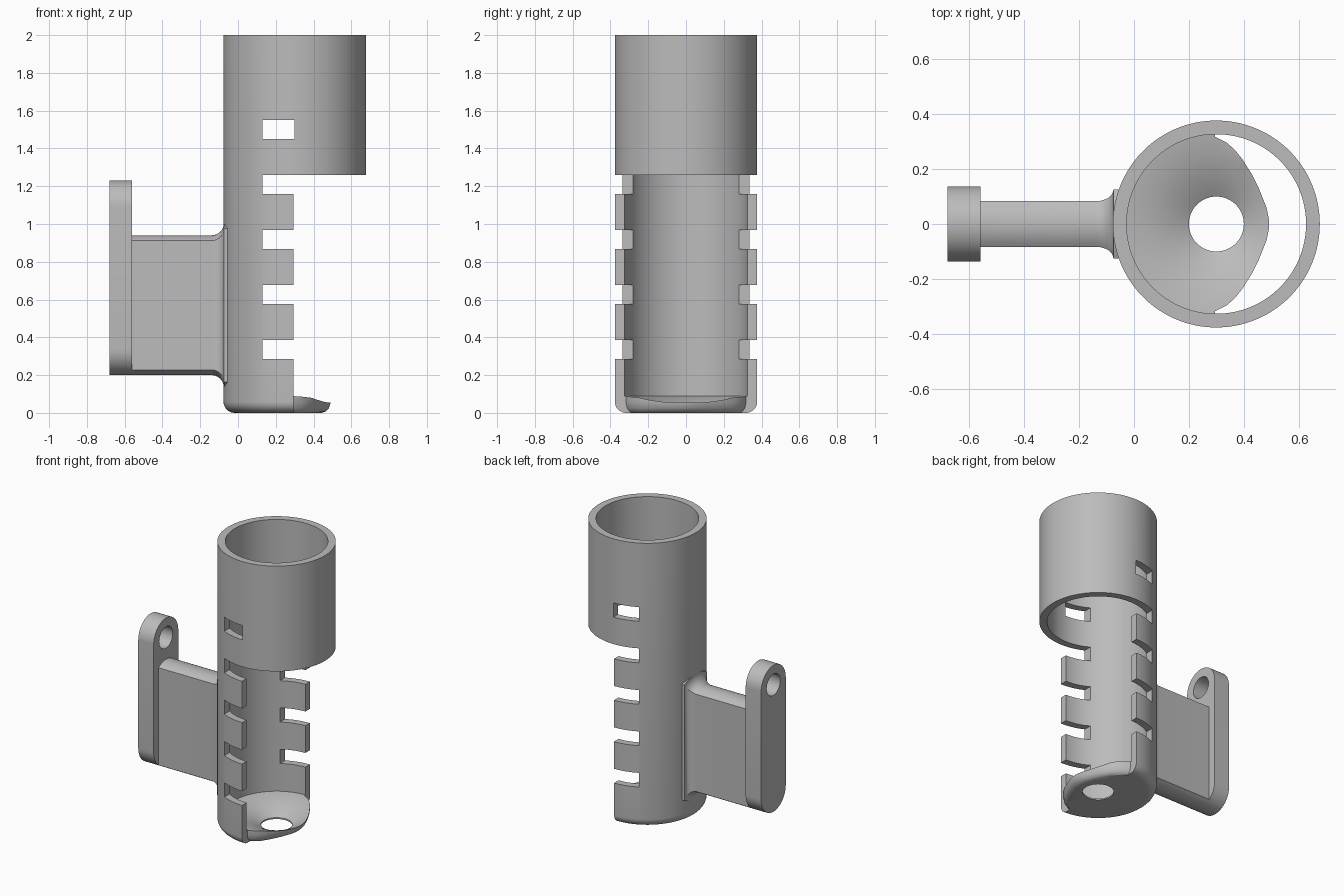
import bpy, bmesh
from math import sin, cos, pi, radians

if "Cube" in bpy.data.objects:
    bpy.data.objects.remove(bpy.data.objects["Cube"], do_unlink=True)

grey = bpy.data.materials.new("plain grey")
grey.use_nodes = True
colour = (0.5, 0.5, 0.5, 1)
grey.diffuse_color = colour
grey.node_tree.nodes["Principled BSDF"].inputs["Base Color"].default_value = colour

AXIS_X, OUTER, INNER = 0.30, 0.377, 0.327
CUT_X, SLOT_X, RING_Z = 0.295, 0.13, 1.26


def loft(name, rings, closed=False):
    """Skin a list of equal-length point rings; cap the ends unless closed."""
    bm = bmesh.new()
    rows = [[bm.verts.new(p) for p in ring] for ring in rings]
    n = len(rows[0])
    pairs = list(zip(rows, rows[1:])) + ([(rows[-1], rows[0])] if closed else [])
    for a, b in pairs:
        for i in range(n):
            j = (i + 1) % n
            bm.faces.new((a[i], a[j], b[j], b[i]))
    if not closed:
        bm.faces.new(rows[0])
        bm.faces.new(rows[-1])
    bmesh.ops.recalc_face_normals(bm, faces=bm.faces)
    mesh = bpy.data.meshes.new(name)
    bm.to_mesh(mesh)
    bm.free()
    obj = bpy.data.objects.new(name, mesh)
    obj.data.materials.append(grey)
    bpy.context.collection.objects.link(obj)
    return obj


def revolve(name, profile, steps=128):
    turns = [2 * pi * k / steps for k in range(steps)]
    return loft(name, [[(AXIS_X + r * cos(a), r * sin(a), z) for r, z in profile]
                       for a in turns], closed=True)


def extrude_y(name, outline):
    return loft(name, [[(x, y, z) for x, z in outline] for y in (-0.6, 0.6)])


def boolean(obj, cutter, operation):
    bpy.context.view_layer.objects.active = obj
    mod = obj.modifiers.new("cut", "BOOLEAN")
    mod.operation, mod.solver, mod.object = operation, "EXACT", cutter
    bpy.ops.object.modifier_apply(modifier=mod.name)
    bpy.data.objects.remove(cutter, do_unlink=True)


def smooth(obj):
    bpy.ops.object.select_all(action="DESELECT")
    obj.select_set(True)
    bpy.context.view_layer.objects.active = obj
    bpy.ops.object.shade_smooth_by_angle(angle=radians(30))


def tube_profile(top):
    """Hollow tube section with a rounded foot and a funnel floor."""
    foot = [(OUTER - 0.06 + 0.06 * sin(a), 0.06 - 0.06 * cos(a))
            for a in (k * pi / 16 for k in range(9))]
    funnel = [(INNER, 0.09), (0.26, 0.08), (0.19, 0.055), (0.14, 0.033), (0.10, 0.01)]
    return [(0.10, 0)] + foot + [(OUTER, top), (INNER, top)] + funnel


# Tube with its open side and comb of slots
tube = revolve("tube", tube_profile(2.0))
comb = [(1, RING_Z), (1, -0.1), (CUT_X, -0.1)]
for k in range(4):
    low = 0.285 + 0.291 * k
    high = RING_Z if k == 3 else low + 0.1
    comb += [(CUT_X, low), (SLOT_X, low), (SLOT_X, high)]
    if k < 3:
        comb.append((CUT_X, high))
boolean(tube, extrude_y("comb_cutter", comb), "DIFFERENCE")
window = [(SLOT_X, 1.45), (0.30, 1.45), (0.30, 1.55), (SLOT_X, 1.55)]
boolean(tube, extrude_y("window_cutter", window), "DIFFERENCE")
smooth(tube)

# Curved lip that carries the funnel floor out of the open side
half = [(0, 0.318), (0.045, 0.295), (0.075, 0.267), (0.10, 0.236), (0.135, 0.18),
        (0.16, 0.13), (0.188, 0.06), (0.196, 0.02)]
outline = half + [(x, -y) for x, y in reversed(half)]
rings = [[(CUT_X + x * sx, y * sy, z) for x, y in outline]
         for z, sx, sy in ((-0.02, 0.76, 0.9), (0, 0.76, 0.9), (0.008, 0.87, 0.94),
                           (0.025, 0.95, 0.98), (0.055, 1, 1), (0.3, 1, 1))]
lip = revolve("floor_lip", tube_profile(0.2))
boolean(lip, loft("lip_cutter", rings), "INTERSECT")
smooth(lip)


# Upright outline with round ends, optionally narrowed to flat sides
def stadium(x, low, high, radius, half_width, grow_y=0, grow_z=0, steps=24):
    points = []
    for centre, start, sign in ((high - radius, 0, 1), (low + radius, pi, -1)):
        for k in range(steps + 1):
            a = start + pi * k / steps
            y = max(-half_width, min(half_width, radius * cos(a)))
            rise = (max(0, radius ** 2 - y ** 2)) ** 0.5
            scale = 1 + grow_y / half_width
            points.append((x, y * scale, centre + sign * (rise + grow_z)))
    return points


# Mounting plate with a screw hole
R = 0.137
plate = loft("mounting_plate", [stadium(x, 0.20, 1.23, R, R) for x in (-0.68, -0.56)])
hole = loft("hole_cutter", [[(x, 0.075 * cos(a), 1.23 - R + 0.075 * sin(a))
                             for a in (2 * pi * k / 48 for k in range(48))]
                            for x in (-0.8, -0.4)])
boolean(plate, hole, "DIFFERENCE")
smooth(plate)

# Arm between plate and tube, flaring into the tube wall
F = 0.065
sections = [(-0.57, 0)] + [(-0.14 + F * sin(a), F * (1 - cos(a)))
                           for a in (k * pi / 16 for k in range(9))] + [(-0.03, F)]
arm = loft("arm", [stadium(x, 0.20, 0.94, R, 0.083, d * 0.65, d) for x, d in sections])
bmesh_arm = bmesh.new()
bmesh_arm.from_mesh(arm.data)
bmesh.ops.remove_doubles(bmesh_arm, verts=bmesh_arm.verts, dist=0.0001)
bmesh_arm.to_mesh(arm.data)
bmesh_arm.free()
smooth(arm)
